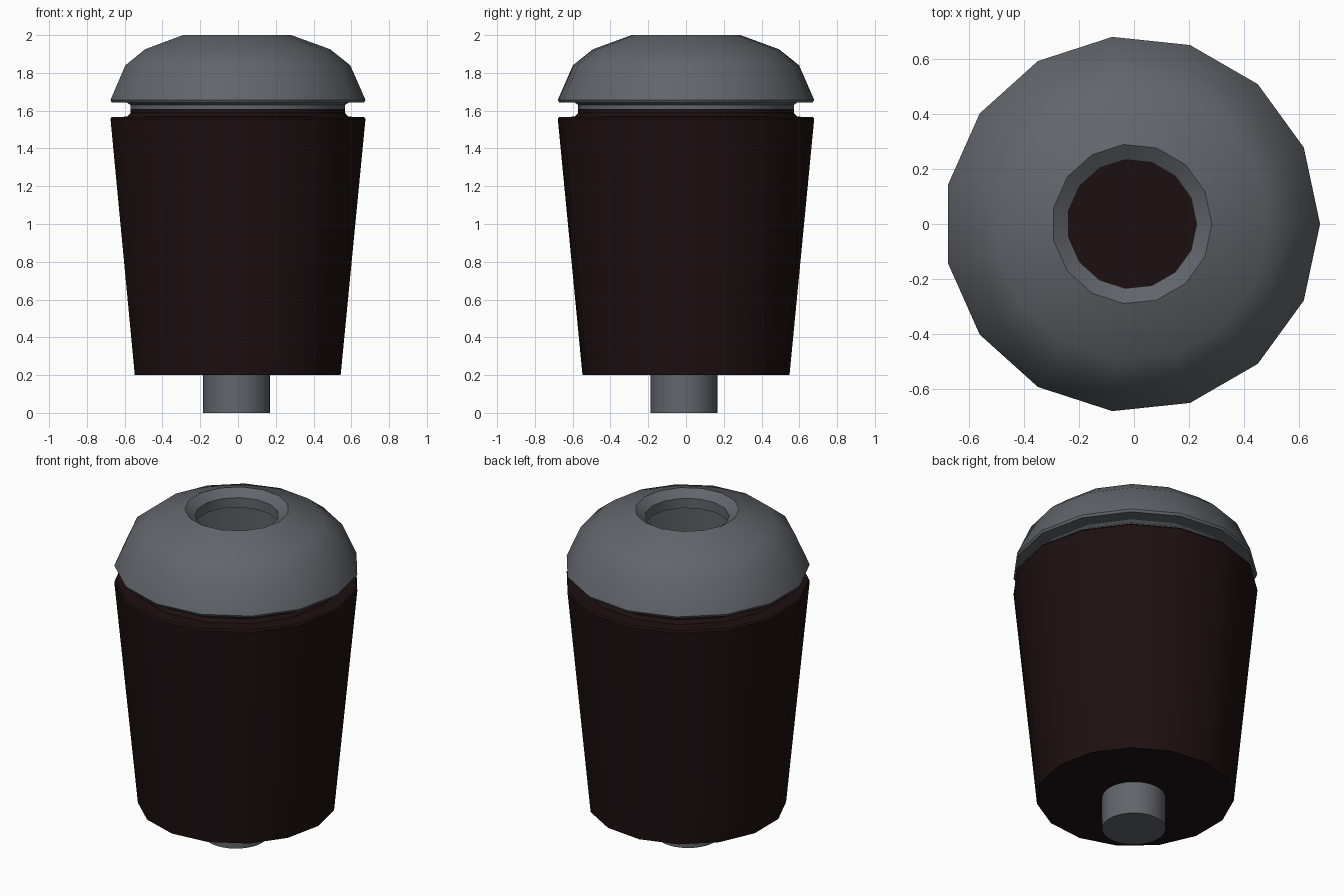
import bpy, bmesh
from math import cos, sin, tau

if "Cube" in bpy.data.objects:
    bpy.data.objects.remove(bpy.data.objects["Cube"])

CX = -0.0075  # axis offset so the 15-sided outline is centred on x = 0


def material(name, rgb):
    m = bpy.data.materials.new(name)
    m.diffuse_color = (*rgb, 1)
    m.use_nodes = True
    m.node_tree.nodes["Principled BSDF"].inputs["Base Color"].default_value = m.diffuse_color
    return m


def lathe(name, profile, sides, mat, closed=False, cy=0.0):
    """Revolve (radius, z) points; closed joins last to first, otherwise ends are capped."""
    bm = bmesh.new()
    rings = [[bm.verts.new((CX + r * cos(tau * i / sides), cy + r * sin(tau * i / sides), z))
              for i in range(sides)] for r, z in profile]
    pairs = list(zip(rings, rings[1:]))
    if closed:
        pairs.append((rings[-1], rings[0]))
    else:
        bm.faces.new(rings[0])
        bm.faces.new(rings[-1])
    for a, b in pairs:
        for i in range(sides):
            j = (i + 1) % sides
            bm.faces.new((a[i], a[j], b[j], b[i]))
    bmesh.ops.recalc_face_normals(bm, faces=bm.faces)
    me = bpy.data.meshes.new(name)
    bm.to_mesh(me)
    bm.free()
    ob = bpy.data.objects.new(name, me)
    bpy.context.collection.objects.link(ob)
    me.materials.append(mat)
    bpy.ops.object.select_all(action='DESELECT')
    ob.select_set(True)
    bpy.context.view_layer.objects.active = ob
    bpy.ops.object.shade_smooth_by_angle()
    return ob


grey = material("dark_grey", (0.12, 0.13, 0.145))
brown = material("black_brown", (0.012, 0.005, 0.006))

# Tapered body with the lower half of the groove
lathe("body", [(0.551, 0.2), (0.6825, 1.557), (0.675, 1.567), (0.592, 1.568),
               (0.574, 1.588), (0.574, 1.61)], 15, brown)

# Domed cap: outer dome, upper groove half, hollow inside, chamfered hole
lathe("cap", [(0.29, 2.0), (0.4955, 1.925), (0.602, 1.84), (0.6825, 1.657),
              (0.675, 1.643), (0.592, 1.642), (0.574, 1.63), (0.574, 1.61),
              (0.53, 1.61), (0.52, 1.78), (0.44, 1.85), (0.26, 1.9),
              (0.2345, 1.9), (0.2345, 1.96)], 15, grey, closed=True)

# Round stem under the body
lathe("stem", [(0.177, 0.0), (0.177, 0.2)], 32, grey, cy=-0.01)
